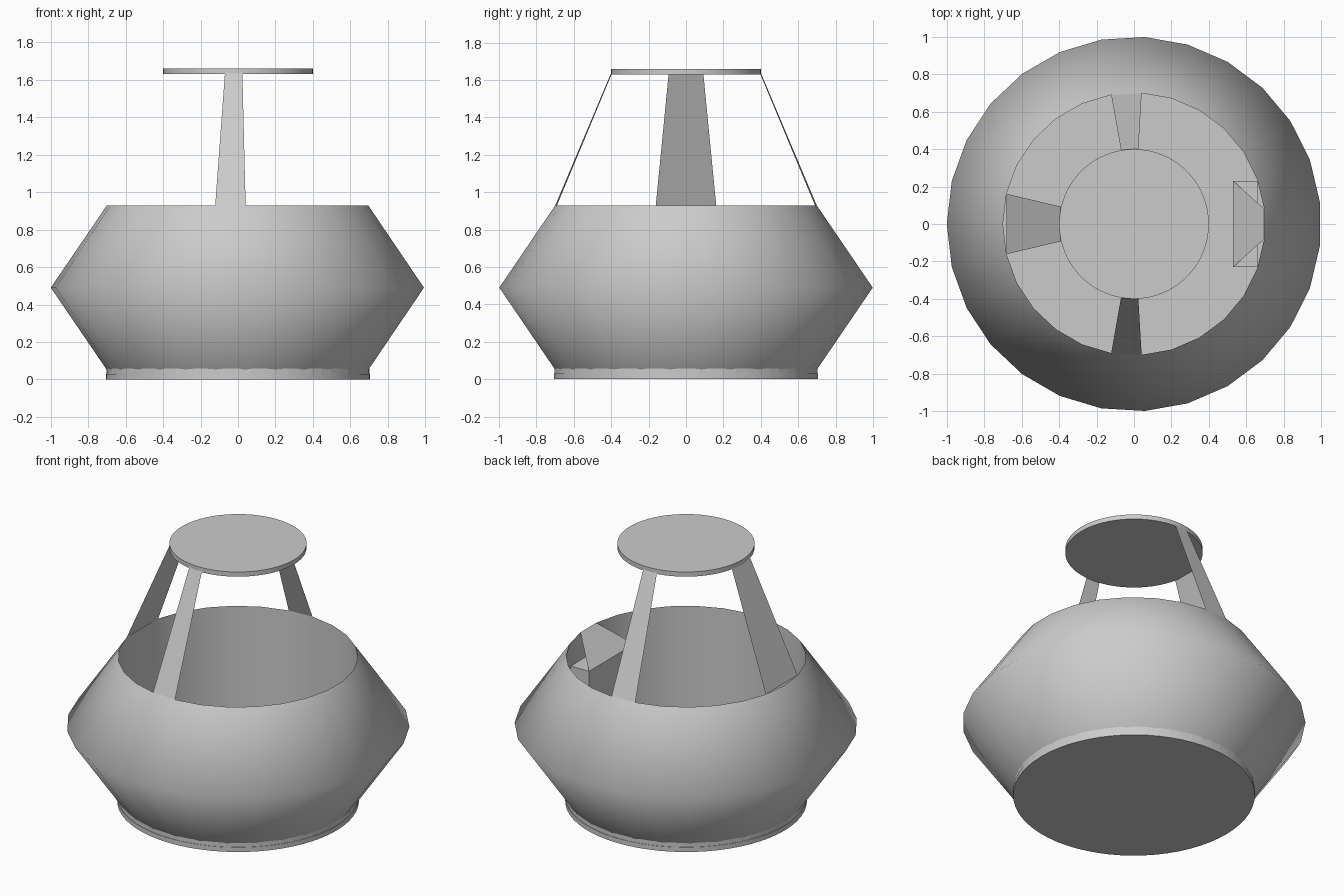
import bpy, math

if "Cube" in bpy.data.objects:
    bpy.data.objects.remove(bpy.data.objects["Cube"])

SEG = 27  # sides of the bowl


def rim(i, r, z):
    """Point on the bowl ring; vertex 0 lies on the -x axis."""
    a = math.pi - i * 2 * math.pi / SEG
    return (r * math.cos(a), r * math.sin(a), z)


def make(name, verts, faces, smooth=False):
    me = bpy.data.meshes.new(name)
    me.from_pydata(verts, [], faces)
    me.polygons.foreach_set("use_smooth", [smooth] * len(faces))
    me.update()
    ob = bpy.data.objects.new(name, me)
    bpy.context.collection.objects.link(ob)
    return ob


def lathe(name, profile):
    n = len(profile)
    verts = [rim(i, r, z) for i in range(SEG) for r, z in profile]
    faces = []
    for i in range(SEG):
        a, b = i * n, (i + 1) % SEG * n
        faces += [(a + k + 1, b + k + 1, b + k, a + k) for k in range(n - 1)]
    # reverse so that an upward profile faces outwards
    return make(name, verts, [f for f in faces], True)


def disc(name, r, z0, z1, sides=64):
    bpy.ops.mesh.primitive_cylinder_add(vertices=sides, radius=r, depth=z1 - z0,
                                        location=(0, 0, (z0 + z1) / 2))
    ob = bpy.context.object
    ob.name = name
    bpy.ops.object.shade_smooth_by_angle(angle=math.radians(30))


# Double-cone bowl with a straight inner wall
bowl = lathe("bowl", [(0.70, 0.05), (1.0, 0.49), (0.70, 0.93)])
inner = lathe("inner_wall", [(0.70, 0.93), (0.70, 0.03)])
for ob in (bowl, inner):
    ob.data.flip_normals()

# Base plate, the collar above it, and the lid
disc("base_plate", 0.705, 0.0, 0.03)
bpy.ops.mesh.primitive_cylinder_add(vertices=64, radius=0.702, depth=0.03,
                                    end_fill_type='NOTHING', location=(0, 0, 0.042))
bpy.context.object.name = "base_collar"
disc("lid", 0.40, 1.63, 1.66)

# Flat tapering struts rising from the rim to the lid
for name, i, j in (("left_strut", -1, 1), ("back_strut", 6, 7), ("front_strut", -7, -6)):
    make(name, [rim(i, 0.70, 0.93), rim(j, 0.70, 0.93),
                rim(j, 0.40, 1.64), rim(i, 0.40, 1.64)], [(3, 2, 1, 0)])

# Inner box on the right with a sloping panel up to the rim
x0, x1, w, top, low = 0.53, 0.66, 0.23, 0.78, 0.50
make("inner_box",
     [(x, y, z) for z in (low, top) for x, y in ((x0, -w), (x1, -w), (x1, w), (x0, w))],
     [(3, 2, 1, 0), (4, 5, 6, 7), (0, 1, 5, 4), (2, 3, 7, 6), (3, 0, 4, 7)])
make("sloping_panel",
     [(x0, -w, top), (x0, w, top), rim(13, 0.70, 0.93), rim(14, 0.70, 0.93)],
     [(3, 2, 1, 0)])
